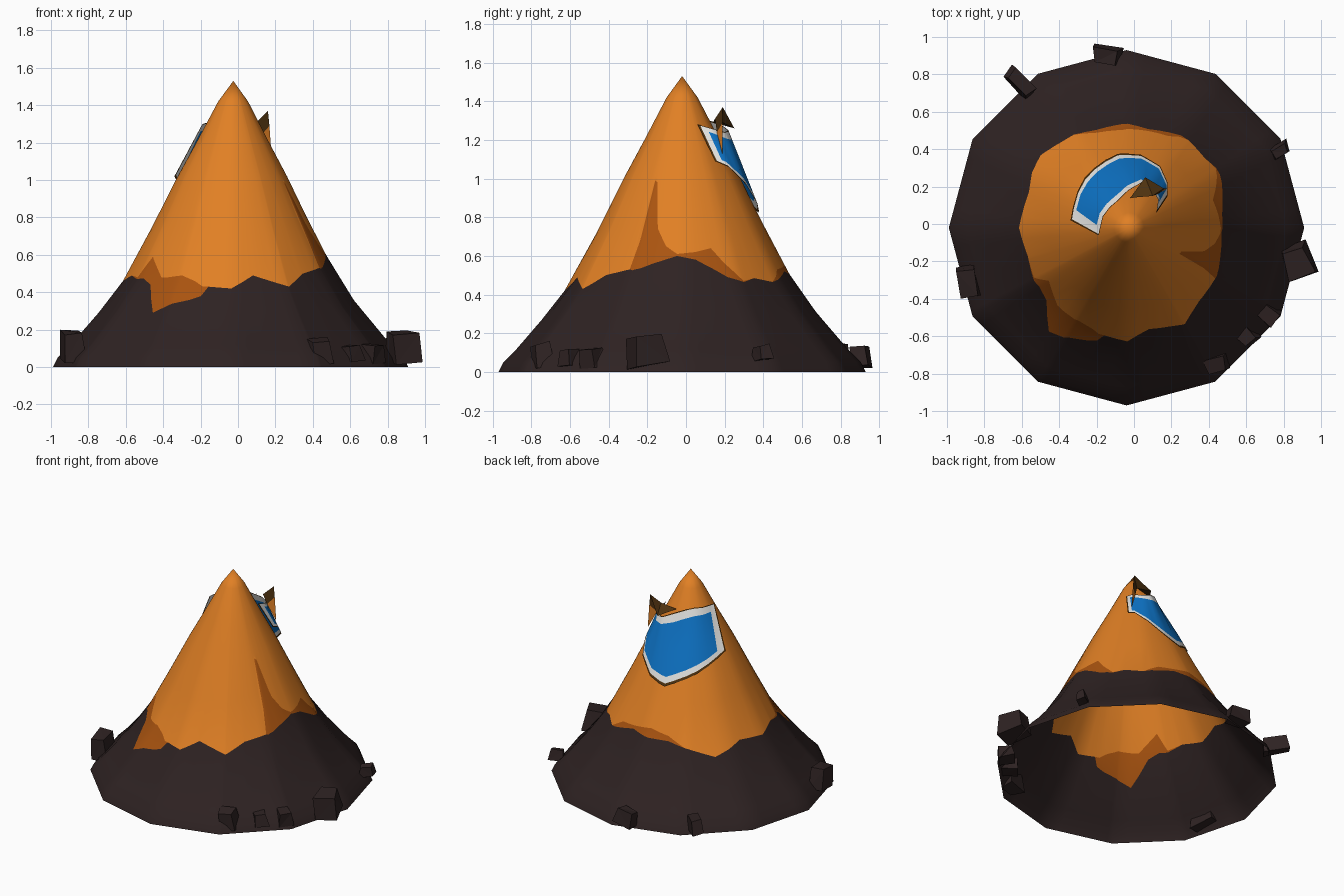
import bpy, bmesh, math, random
from mathutils import Vector

if "Cube" in bpy.data.objects:
    bpy.data.objects.remove(bpy.data.objects["Cube"])

random.seed(4)
CX, CY = -0.04, -0.02


def material(name, rgb):
    m = bpy.data.materials.new(name)
    m.diffuse_color = (*rgb, 1)
    m.use_nodes = True
    m.node_tree.nodes["Principled BSDF"].inputs["Base Color"].default_value = m.diffuse_color
    return m


ORANGE = material("orange", (0.75, 0.215, 0.018))
RUST = material("dark orange", (0.40, 0.088, 0.005))
SOIL = material("dark soil", (0.027, 0.016, 0.016))
BLUE = material("blue", (0.004, 0.17, 0.56))
WHITE = material("white", (0.78, 0.78, 0.76))
BROWN = material("brown", (0.075, 0.031, 0.005))


def finish(bm, name, mats, smooth):
    me = bpy.data.meshes.new(name)
    for f in bm.faces:
        f.smooth = smooth
    bm.to_mesh(me)
    bm.free()
    for m in mats:
        me.materials.append(m)
    ob = bpy.data.objects.new(name, me)
    bpy.context.collection.objects.link(ob)
    return ob


def lerp_table(table, x):
    for a, b in zip(table, table[1:]):
        if a[0] <= x <= b[0]:
            t = (x - a[0]) / (b[0] - a[0])
            return [p + (q - p) * t for p, q in zip(a[1:], b[1:])]
    return list(table[-1][1:])


# Cone profile: height, radius
PROFILE = [(0, 0.95), (0.05, 0.925), (0.12, 0.855), (0.3, 0.70), (0.45, 0.585), (0.6, 0.505),
           (0.8, 0.40), (1.0, 0.303), (1.2, 0.195), (1.42, 0.08), (1.53, 0)]


def cone_radius(z):
    return lerp_table(PROFILE, z)[0]


def cone_point(deg, z):
    # twelve-sided foot that rounds off towards the top
    flat = math.cos(math.radians(15)) / math.cos(math.radians(deg % 30 - 15))
    w = max(0.25, min(1, 1.2 - z * 1.4))
    r = cone_radius(z) * (1 + (flat - 1) * w)
    a = math.radians(deg)
    return (CX + 0.015 * z / 1.53 + r * math.cos(a), CY + r * math.sin(a), z)


# Colour edges around the cone: angle, bottom of stain, top of stain
EDGE = [(-30, 0.53, 0.53), (-28, 0.525, 0.68), (-27, 0.53, 0.99), (-24, 0.535, 0.98),
        (-17, 0.56, 0.74), (-10, 0.58, 0.65), (-3, 0.6, 0.61), (8, 0.58, 0.62),
        (18, 0.53, 0.64), (25, 0.49, 0.56), (34, 0.465, 0.47), (42, 0.485, 0.485),
        (55, 0.465, 0.465), (66, 0.49, 0.53), (78, 0.52, 0.54), (93, 0.50, 0.56),
        (108, 0.5, 0.53), (120, 0.47, 0.47), (140, 0.41, 0.41), (160, 0.48, 0.48),
        (180, 0.46, 0.46), (196, 0.49, 0.49), (208, 0.47, 0.48), (214, 0.475, 0.59),
        (222, 0.44, 0.53), (228, 0.36, 0.48), (233, 0.29, 0.48), (242, 0.34, 0.49),
        (250, 0.36, 0.46), (255, 0.38, 0.43), (258, 0.43, 0.43), (270, 0.42, 0.42),
        (282, 0.49, 0.49), (301, 0.43, 0.43), (314, 0.5, 0.5), (330, 0.53, 0.53)]


def build_cone():
    bm = bmesh.new()
    angles = sorted({e[0] for e in EDGE[:-1]} | set(range(-30, 330, 6)))
    columns = []
    for a in angles:
        lo, hi = lerp_table(EDGE, a)
        zs = [0, 0.05, 0.12, 0.12 + (lo - 0.12) * 0.5, lo, hi,
              hi + (1.02 - hi) * 0.5, 1.02, 1.2, 1.42, 1.53]
        columns.append([bm.verts.new(cone_point(a, z)) for z in zs])
    n = len(columns)
    for i in range(n):
        c, d = columns[i], columns[(i + 1) % n]
        for j in range(len(c) - 1):
            f = bm.faces.new((c[j], d[j], d[j + 1], c[j + 1]))
            f.material_index = 0 if j < 4 else 1 if j == 4 else 2
    bmesh.ops.remove_doubles(bm, verts=bm.verts, dist=0.0005)
    finish(bm, "cone_shell", [SOIL, RUST, ORANGE], True)


build_cone()

# Window wrapped round the back: matching points on its lower and upper edges
LOW = [(0.18, 0.15, 1.09), (0.18, 0.22, 1.06), (0.14, 0.31, 0.97), (0.04, 0.37, 0.87),
       (-0.08, 0.38, 0.82), (-0.26, 0.26, 0.91), (-0.34, 0.02, 1.02)]
HIGH = [(0.12, 0.06, 1.28), (0.13, 0.13, 1.26), (0.09, 0.20, 1.24), (0.04, 0.22, 1.25),
        (-0.03, 0.18, 1.28), (-0.12, 0.09, 1.31), (-0.19, -0.06, 1.30)]


def window_point(u, v):
    s = u * (len(LOW) - 1)
    k = min(int(s), len(LOW) - 2)
    low = Vector(LOW[k]).lerp(Vector(LOW[k + 1]), s - k)
    high = Vector(HIGH[k]).lerp(Vector(HIGH[k + 1]), s - k)
    p = low.lerp(high, v)
    # keep it just clear of the cone
    d = Vector((p.x - CX - 0.012, p.y - CY))
    d *= max(1, (cone_radius(p.z) + 0.01) / d.length)
    return (CX + 0.012 + d.x, CY + d.y, p.z)


def build_window():
    bm = bmesh.new()
    us = [0, 0.03, 0.11] + [0.11 + 0.845 * i / 15 for i in range(1, 15)] + [0.955, 0.994, 1]
    vs = [0, 0.04, 0.13, 0.32, 0.5, 0.68, 0.87, 0.985, 1]
    grid = [[bm.verts.new(window_point(u, v)) for v in vs] for u in us]
    for i in range(len(us) - 1):
        for j in range(len(vs) - 1):
            f = bm.faces.new((grid[i][j], grid[i + 1][j], grid[i + 1][j + 1], grid[i][j + 1]))
            rim = min(i, j, len(us) - 2 - i, len(vs) - 2 - j)
            f.material_index = min(rim, 2)
    finish(bm, "window", [BROWN, WHITE, BLUE], True)


build_window()


# Torn flap standing up beside the window
def build_flap():
    bm = bmesh.new()
    tip, fold, back, inner, foot, mid, edge = [bm.verts.new(p) for p in (
        (0.16, 0.19, 1.37), (0.10, 0.15, 1.31), (0.06, 0.25, 1.26),
        (-0.02, 0.14, 1.29), (0.18, 0.19, 1.12), (0.125, 0.16, 1.24), (0.168, 0.19, 1.29))]
    for vs, m in (((tip, back, fold), 0), ((fold, back, inner), 0),
                  ((tip, fold, mid, edge), 0), ((mid, foot, edge), 1)):
        bm.faces.new(vs).material_index = m
    finish(bm, "torn_flap", [BROWN, ORANGE], False)


build_flap()

# Rocks round the foot: centre, half sizes, turn in degrees
ROCKS = [((-0.885, -0.31, 0.11), (0.07, 0.11, 0.095), 12),
         ((0.88, -0.20, 0.11), (0.10, 0.11, 0.09), 20),
         ((-0.61, 0.76, 0.09), (0.115, 0.05, 0.06), 135),
         ((-0.145, 0.90, 0.075), (0.09, 0.06, 0.065), -8),
         ((0.78, 0.39, 0.10), (0.055, 0.04, 0.045), 30),
         ((0.72, -0.48, 0.07), (0.07, 0.07, 0.06), 50),
         ((0.60, -0.60, 0.07), (0.08, 0.06, 0.055), -45),
         ((0.44, -0.75, 0.08), (0.08, 0.06, 0.08), 15)]
for n, (centre, size, turn) in enumerate(ROCKS):
    bm = bmesh.new()
    bmesh.ops.create_cube(bm, size=1.7)
    for v in bm.verts:
        # uneven corners, narrower at the top
        v.co = v.co * random.uniform(0.85, 1.08)
        v.co.x += random.uniform(-0.2, 0.2)
        if v.co.z > 0:
            v.co.xy *= 0.8
    bmesh.ops.triangulate(bm, faces=bm.faces)
    rock = finish(bm, f"rock_{n + 1}", [SOIL], False)
    rock.location, rock.scale = centre, size
    rock.rotation_euler = (0.12, -0.1, math.radians(turn))
